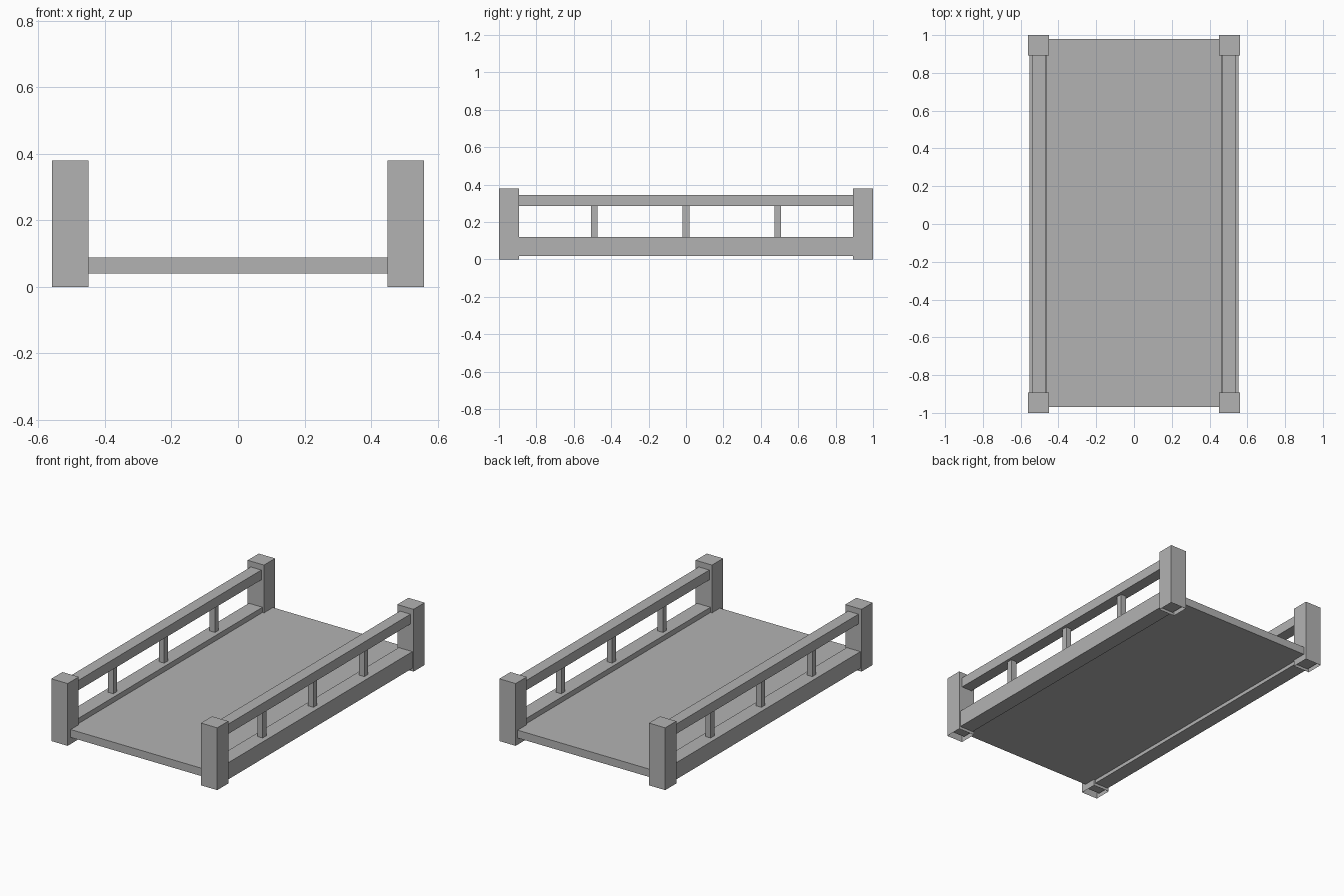
import bpy
import bmesh
from mathutils import Vector

cube = bpy.data.objects.get("Cube")
if cube:
    bpy.data.objects.remove(cube, do_unlink=True)

grey = bpy.data.materials.new("plain_grey")
grey.use_nodes = True
colour = (0.45, 0.45, 0.45, 1)
grey.diffuse_color = colour
grey.node_tree.nodes["Principled BSDF"].inputs["Base Color"].default_value = colour


def box(name, x, y, z, open_bottom=False):
    """Box from (min, max) ranges along each axis."""
    bm = bmesh.new()
    bmesh.ops.create_cube(bm, size=1)
    ranges = (x, y, z)
    for v in bm.verts:
        v.co = Vector([r[0] if c < 0 else r[1] for c, r in zip(v.co, ranges)])
    bm.normal_update()
    if open_bottom:
        under = [f for f in bm.faces if f.normal.z < -0.5]
        bmesh.ops.delete(bm, geom=under, context="FACES_ONLY")
    mesh = bpy.data.meshes.new(name)
    bm.to_mesh(mesh)
    bm.free()
    mesh.materials.append(grey)
    obj = bpy.data.objects.new(name, mesh)
    bpy.context.collection.objects.link(obj)
    return obj


def span(a, b, sign):
    return tuple(sorted((a * sign, b * sign)))


# Walkway
box("deck", (-0.465, 0.465), (-0.97, 0.98), (0.04, 0.088))

for side, sx in (("left", 1), ("right", -1)):
    # Corner posts, hollow underneath
    for end, sy in (("front", -1), ("back", 1)):
        box(f"{end}_{side}_post", span(0.45, 0.56, sx), span(0.893, 1, sy),
            (0, 0.38), open_bottom=True)
    # Side beam and handrail
    box(f"{side}_beam", span(0.46, 0.552, sx), (-0.97, 0.98), (0.018, 0.12))
    box(f"{side}_handrail", span(0.468, 0.539, sx), (-0.97, 0.98), (0.285, 0.345))
    # Balusters
    for i, y in enumerate((-0.49, 0, 0.49)):
        box(f"{side}_baluster_{i + 1}", span(0.486, 0.522, sx),
            (y - 0.018, y + 0.018), (0.11, 0.295))
